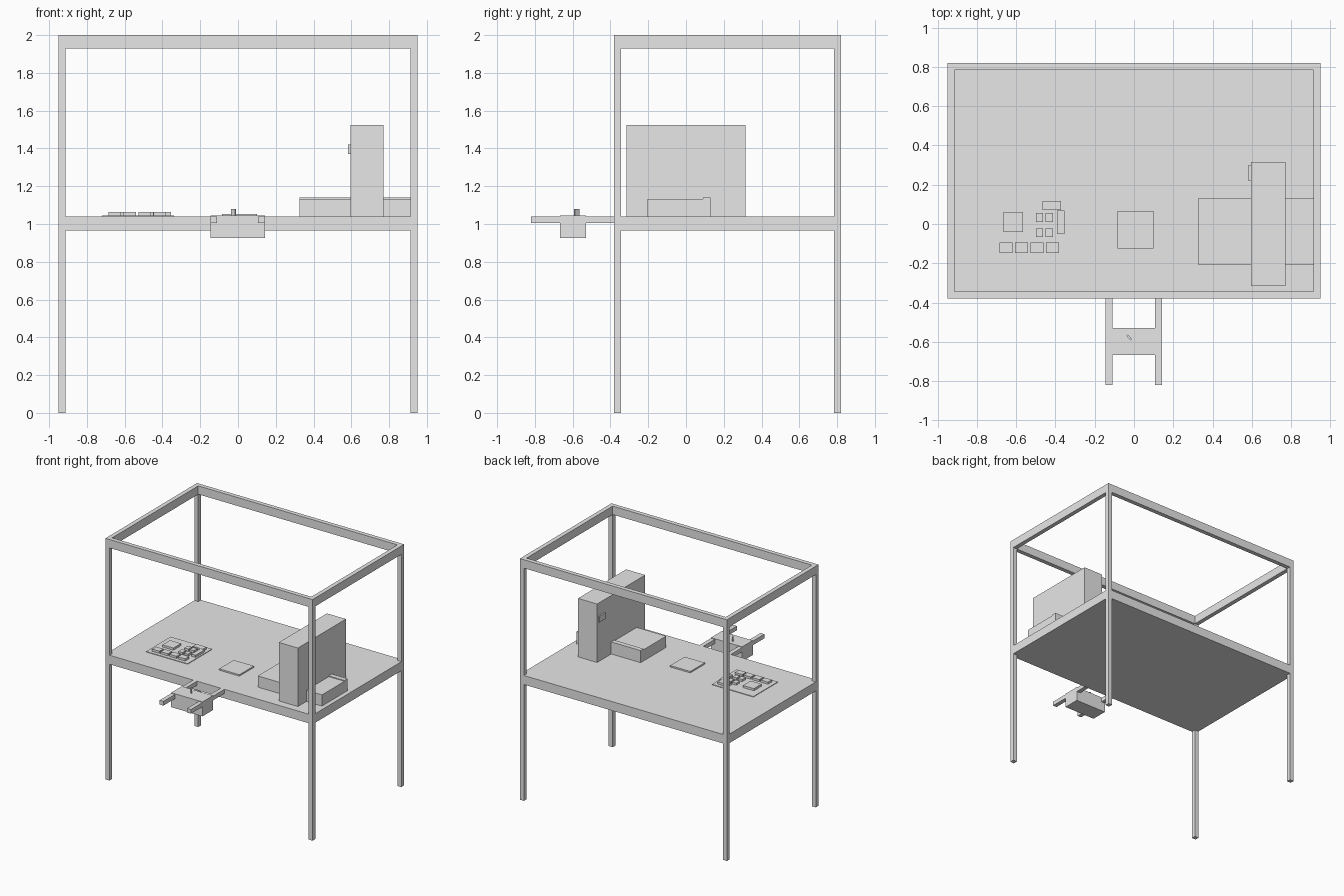
import bpy
import bmesh
from mathutils import Matrix, Vector

old = bpy.data.objects.get("Cube")
if old:
    bpy.data.objects.remove(old, do_unlink=True)

grey = bpy.data.materials.new("light_grey")
grey.use_nodes = True
colour = (0.8, 0.8, 0.8, 1)
grey.diffuse_color = colour
grey.node_tree.nodes["Principled BSDF"].inputs["Base Color"].default_value = colour


def box(name, xs, ys, zs, turn=0):
    """Box from its x, y and z ranges, turned about its own vertical axis."""
    ranges = (xs, ys, zs)
    size = [b - a for a, b in ranges]
    bm = bmesh.new()
    bmesh.ops.create_cube(bm, size=1, matrix=Matrix.Diagonal((*size, 1)))
    mesh = bpy.data.meshes.new(name)
    bm.to_mesh(mesh)
    bm.free()
    mesh.materials.append(grey)
    obj = bpy.data.objects.new(name, mesh)
    obj.location = Vector([(a + b) / 2 for a, b in ranges])
    obj.rotation_euler.z = turn
    bpy.context.collection.objects.link(obj)
    return obj


# Bench outline and heights
X, FRONT, BACK, BAR = 0.95, -0.38, 0.82, 0.036
UNDER, TOP, BEAM = 0.965, 1.04, 1.93

# Worktop, legs, uprights and the open top frame
box("worktop", (-X, X), (FRONT, BACK), (UNDER, TOP))
for side, x in (("right", -X), ("left", X - BAR)):
    for end, y in (("front", FRONT), ("back", BACK - BAR)):
        box(f"{end}_{side}_leg", (x, x + BAR), (y, y + BAR), (0, UNDER))
        box(f"{end}_{side}_upright", (x, x + BAR), (y, y + BAR), (TOP, BEAM))
    box(f"{side}_top_beam", (x, x + BAR), (FRONT + BAR, BACK - BAR), (BEAM, 2))
for end, y in (("front", FRONT), ("back", BACK - BAR)):
    box(f"{end}_top_beam", (-X, X), (y, y + BAR), (BEAM, 2))

# Machine cabinet, with the low conveyor running through it
box("cabinet", (0.595, 0.77), (-0.315, 0.315), (TOP, 1.525))
box("cabinet_button", (0.583, 0.6), (0.22, 0.3), (1.37, 1.42))
box("conveyor", (0.325, 0.914), (-0.205, 0.13), (TOP, 1.133))
box("conveyor_rail", (0.325, 0.914), (0.09, 0.13), (1.13, 1.14))

# Square pad in the middle of the worktop
box("square_pad", (-0.085, 0.1), (-0.125, 0.065), (TOP, 1.052))

# Control panel and its keys
KEY_TOP = 1.063
box("control_panel", (-0.72, -0.34), (-0.175, 0.145), (TOP, 1.045))
for i in range(4):
    x = -0.685 + i * 0.079
    box(f"row_key_{i + 1}", (x, x + 0.066), (-0.147, -0.095), (TOP, KEY_TOP))
for i, x in enumerate((-0.5, -0.45)):
    for j, y in enumerate((-0.067, 0.01)):
        box(f"small_key_{i + 1}_{j + 1}", (x, x + 0.038), (y, y + 0.045), (TOP, KEY_TOP))
box("large_key", (-0.665, -0.565), (-0.04, 0.06), (TOP, KEY_TOP))
box("wide_key", (-0.465, -0.372), (0.07, 0.118), (TOP, KEY_TOP))
box("tall_key", (-0.393, -0.355), (-0.05, 0.068), (TOP, KEY_TOP))

# Carrier at the front: two arms, a body between them and a small lever
for side, x in (("right", -0.145), ("left", 0.107)):
    box(f"{side}_carrier_arm", (x, x + 0.035), (-0.82, FRONT), (1.005, TOP))
box("carrier_body", (-0.145, 0.142), (-0.668, -0.53), (0.925, 1.045))
box("carrier_lever", (-0.04, -0.008), (-0.583, -0.573), (1.045, 1.08), turn=-0.85)
